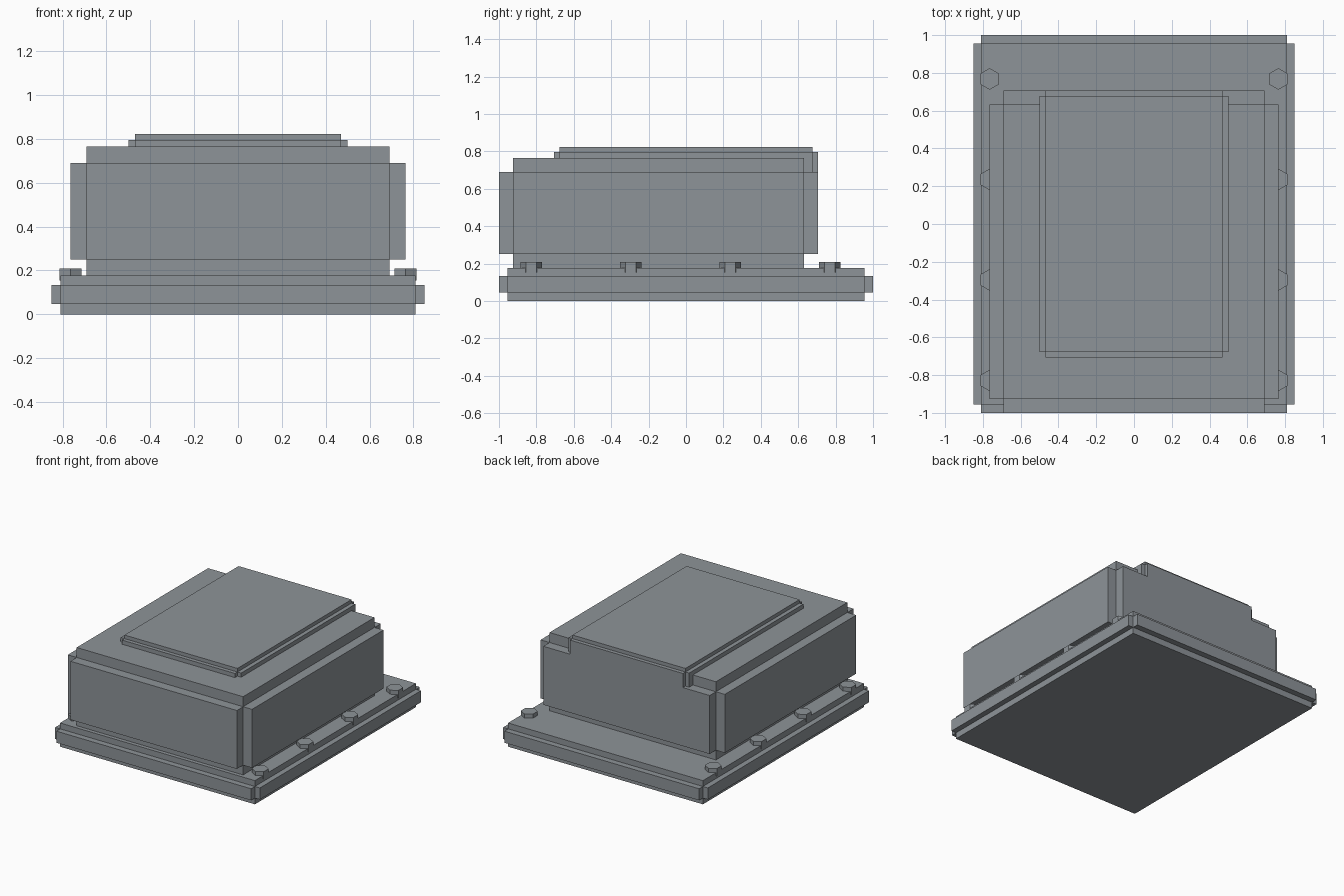
import bpy, bmesh, math
from mathutils import Matrix, Vector

if "Cube" in bpy.data.objects:
    bpy.data.objects.remove(bpy.data.objects["Cube"])

# Dark blue-grey metal for every part
metal = bpy.data.materials.new("dark_metal")
metal.diffuse_color = (0.27, 0.295, 0.315, 1)
metal.use_nodes = True
metal.node_tree.nodes["Principled BSDF"].inputs["Base Color"].default_value = metal.diffuse_color


def new_object(name, bm):
    mesh = bpy.data.meshes.new(name)
    bm.to_mesh(mesh)
    bm.free()
    mesh.materials.append(metal)
    obj = bpy.data.objects.new(name, mesh)
    bpy.context.collection.objects.link(obj)
    return obj


def add_box(bm, lo, hi):
    lo, hi = Vector(lo), Vector(hi)
    bmesh.ops.create_cube(bm, size=1, matrix=Matrix.Translation((lo + hi) / 2)
                          @ Matrix.Diagonal((*(hi - lo), 1)))


def stepped_block(name, lo, hi, step, z_low, z_high):
    """Block with every edge notched: three boxes, each full-size on one axis.
    z_low / z_high bound the wide middle band."""
    bm = bmesh.new()
    (x0, y0, z0), (x1, y1, z1) = lo, hi
    sx, sy = step
    add_box(bm, (x0 + sx, y0 + sy, z0), (x1 - sx, y1 - sy, z1))
    add_box(bm, (x0, y0 + sy, z_low), (x1, y1 - sy, z_high))
    add_box(bm, (x0 + sx, y0, z_low), (x1 - sx, y1, z_high))
    return new_object(name, bm)


# Flat base, main housing, and raised lid plate
stepped_block("base_plate", (-0.85, -1.0, 0), (0.85, 1.0, 0.178),
              (0.041, 0.045), 0.047, 0.134)
stepped_block("housing", (-0.765, -1.0, 0.175), (0.765, 0.706, 0.765),
              (0.074, 0.074), 0.251, 0.69)
stepped_block("lid_plate", (-0.5, -0.706, 0.69), (0.5, 0.706, 0.823),
              (0.031, 0.029), 0.69, 0.796)

# Hexagonal bolts down both long sides, corners facing front and back
for side, x in (("left", -0.764), ("right", 0.764)):
    for i in range(4):
        bm = bmesh.new()
        bmesh.ops.create_cone(
            bm, cap_ends=True, segments=6, radius1=0.057, radius2=0.057, depth=0.055,
            matrix=Matrix.Translation((x, -0.828 + i * 0.532, 0.181)))
        new_object(f"bolt_{side}_{i + 1}", bm)
